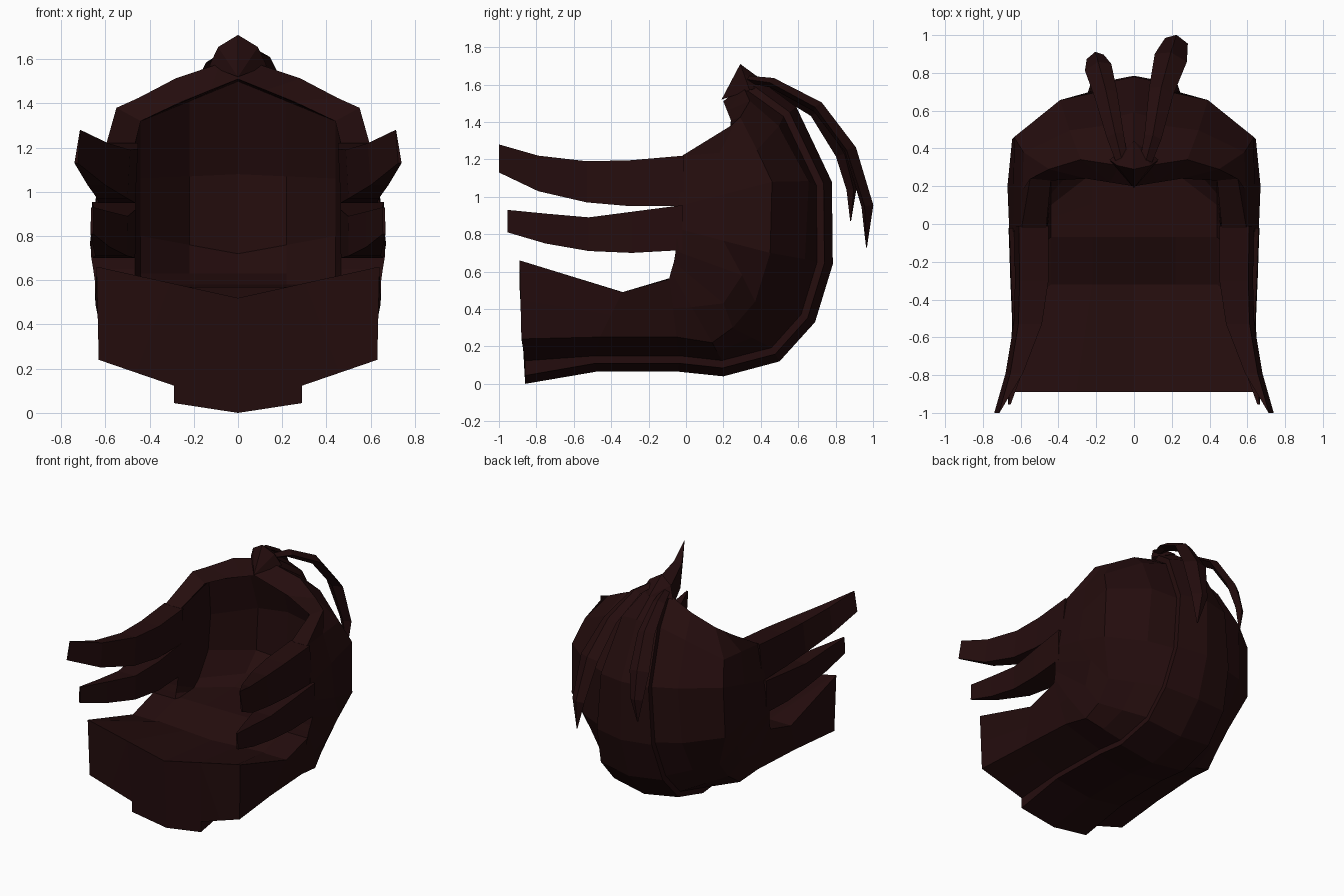
import bpy, bmesh, math
from mathutils import Vector

cube = bpy.data.objects.get("Cube")
if cube:
    bpy.data.objects.remove(cube, do_unlink=True)

shade = (0.0175, 0.0038, 0.004, 1)
mat = bpy.data.materials.new("dark maroon")
mat.use_nodes = True
mat.diffuse_color = shade
bsdf = mat.node_tree.nodes["Principled BSDF"]
bsdf.inputs["Base Color"].default_value = shade
bsdf.inputs["Roughness"].default_value = 0.8


def finish(bm, name, mirror=False):
    """Turn a bmesh into a flat shaded object, optionally mirrored across x."""
    bmesh.ops.recalc_face_normals(bm, faces=bm.faces)
    mesh = bpy.data.meshes.new(name)
    bm.to_mesh(mesh)
    bm.free()
    obj = bpy.data.objects.new(name, mesh)
    bpy.context.collection.objects.link(obj)
    mesh.materials.append(mat)
    if mirror:
        mod = obj.modifiers.new("mirror", 'MIRROR')
        mod.merge_threshold = 0.002


def grid(bm, sections, closed):
    """Join consecutive sections with quads and return the vertex rows."""
    rows = [[bm.verts.new(p) for p in s] for s in sections]
    count = len(rows[0])
    for lower, upper in zip(rows, rows[1:]):
        for j in range(count if closed else count - 1):
            k = (j + 1) % count
            bm.faces.new((lower[j], lower[k], upper[k], upper[j]))
    return rows


def loft(name, sections, mirror=False):
    bm = bmesh.new()
    rows = grid(bm, sections, True)
    bm.faces.new(rows[0])
    bm.faces.new(rows[-1])
    finish(bm, name, mirror)


# Hood guide paths, running from the chin under and up the back to the brow
spine = [(-.86, 0), (-.48, .065), (-.04, .065), (.2, .04), (.5, .12),
         (.69, .33), (.785, .64), (.78, 1.08), (.59, 1.48), (.36, 1.65)]
corner = [(.63, -.88, .24), (.595, -.46, .25), (.57, -.05, .25), (.55, .14, .22),
          (.53, .25, .3), (.54, .37, .44), (.645, .45, .7), (.635, .46, 1.08),
          (.585, .38, 1.25), (.45, .29, 1.425)]
front_edge = [(.64, -.89, .66), (.645, -.34, .49), (.648, -.09, .56), (.648, -.08, .6),
              (.655, -.065, .65), (.665, -.055, .71), (.66, -.045, .83),
              (.64, -.04, .95), (.595, -.02, 1.22), (.55, .24, 1.38)]
lining = [(-.89, .52), (-.32, .46), (-.07, .57), (.12, .575), (.3, .58),
          (.45, .63), (.58, .72), (.6, 1.08), (.47, 1.5), (.2, 1.51)]
lining_side = [(-.89, .655), (-.32, .485), (-.07, .57), (.03, .575), (.1, .58),
               (.16, .63), (.27, .8), (.3, 1.06), (.28, 1.32), (.24, 1.41)]
ridge_width = [.29, .29, .28, .28, .27, .26, .23, .2, .15, .08]
# Widest points of the lower sides
cheeks = {3: (.62, .03, .41), 4: (.605, .2, .43), 5: (.64, .3, .58), 6: (.67, .2, .765)}


def hood_section(k):
    first, last = k == 0, k == len(spine) - 1
    here = Vector((0, *spine[k]))
    before = Vector((0, *spine[max(k - 1, 0)]))
    after = Vector((0, *spine[min(k + 1, len(spine) - 1)]))
    along = (after - before).normalized()
    inward = Vector((0, -along.z, along.y))
    side = Vector((ridge_width[k], 0, 0))
    lip = here + side + inward * .045
    step = here + side + inward * (.125 if first else .085)
    if first:
        lip.y = step.y = here.y
    edge, rim = Vector(corner[k]), Vector(front_edge[k])
    shoulder = step.lerp(edge, .5 if k < 6 else .44)
    if 5 < k < 9:
        shoulder -= inward * .065 * math.sin(math.pi * (k - 5) / 4)
    if last:
        shoulder += Vector((.04, .04, 0))
    cheek = Vector(cheeks.get(k, edge.lerp(rim, .5)))
    # Inside of the hood
    inner_x = .61 if first else .25 if last else .44
    wall = Vector((inner_x, *lining_side[k]))
    inner_rim = Vector((rim.x - .015 if first else .465, rim.y, rim.z))
    if last:
        inner_rim = Vector((.44, .23, 1.32))
    middle = Vector((0, *lining[k]))
    panel = middle.lerp(wall, .5)
    if 2 < k < 9:
        panel.y = middle.y * .85 + wall.y * .15
    return [here, lip, step, shoulder, edge, cheek, rim, inner_rim, wall, panel, middle]


# Hood: outer shell with raised spine band, lining, chin plate and brow rim
bm = bmesh.new()
rows = grid(bm, [hood_section(k) for k in range(len(spine))], False)
for row in (rows[0], rows[-1]):
    for ids in ((0, 1, 2, 9, 10), (2, 3, 9), (3, 4, 8, 9), (4, 5, 6, 7, 8)):
        bm.faces.new([row[i] for i in ids])
finish(bm, "hood", mirror=True)


# Side prongs: y, top, bottom, outer x, inner x at each station
def prong(name, stations, lean):
    loft(name, [[(xo - lean, y, top), (xo, y, low), (xi, y, low), (xi - lean / 2, y, top)]
                for y, top, low, xo, xi in stations], mirror=True)


prong("upper_prong", [(-.01, 1.22, .95, .635, .465), (-.3, 1.195, .95, .63, .465),
                      (-.53, 1.19, .97, .637, .5), (-.79, 1.22, 1.03, .68, .6),
                      (-1, 1.28, 1.13, .74, .725)], .025)
prong("middle_prong", [(-.02, .955, .715, .664, .465), (-.29, .92, .7, .655, .465),
                       (-.52, .89, .71, .645, .5), (-.75, .91, .75, .655, .58),
                       (-.955, .93, .81, .668, .655)], .004)


# Trailing plumes: x, y, z and half width at each station
def plume(name, stations):
    pts = [Vector(s[:3]) for s in stations]
    sections = []
    for i, p in enumerate(pts):
        along = pts[min(i + 1, len(pts) - 1)] - pts[max(i - 1, 0)]
        wide = stations[i][3]
        up = Vector((0, -along.z, along.y)).normalized() * min(.032, wide * .6)
        out = Vector((wide, -wide * .25 * math.copysign(1, p.x), 0))
        sections.append([p + up, p + out, p - up, p - out])
    loft(name, sections)


plume("long_plume", [(.06, .32, 1.63, .03), (.1, .46, 1.61, .045), (.145, .705, 1.48, .065),
                     (.195, .88, 1.25, .085), (.225, .97, .95, .06), (.24, .965, .73, .004)])
plume("short_plume", [(-.06, .32, 1.62, .03), (-.1, .47, 1.585, .045), (-.15, .69, 1.455, .06),
                      (-.19, .83, 1.23, .07), (-.205, .885, 1.04, .045), (-.21, .88, .87, .004)])

# Pointed crest at the brow
bm = bmesh.new()
for x, y, z in ((0, .29, 1.71), (.09, .31, 1.655), (.13, .34, 1.57), (0, .19, 1.52), (0, .44, 1.6)):
    for sign in ((1, -1) if x else (1,)):
        bm.verts.new((x * sign, y, z))
bmesh.ops.convex_hull(bm, input=bm.verts)
finish(bm, "crest")
